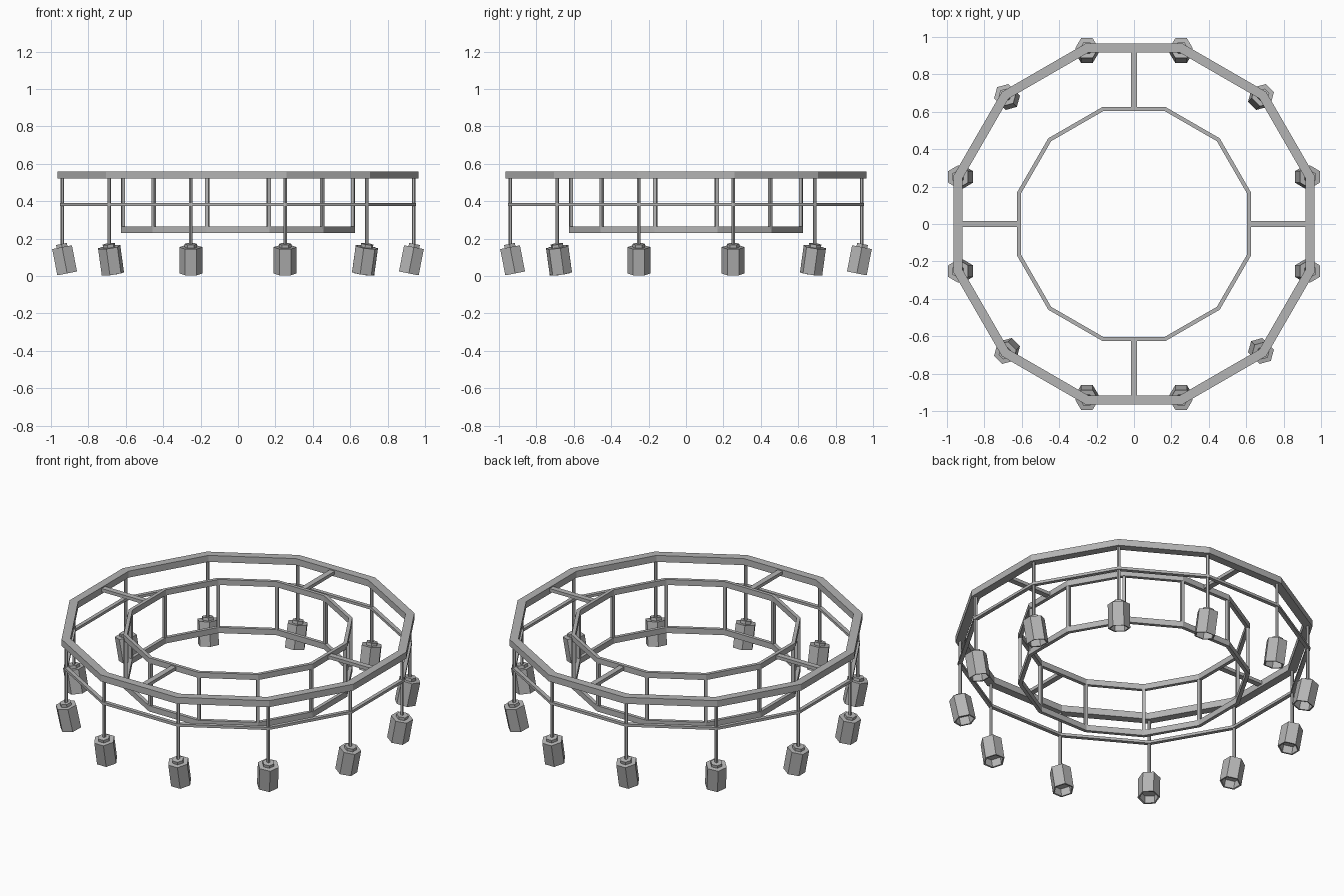
import bpy, bmesh
from math import radians, cos, sin, pi
from mathutils import Matrix, Vector

if "Cube" in bpy.data.objects:
    bpy.data.objects.remove(bpy.data.objects["Cube"], do_unlink=True)

grey = bpy.data.materials.new("grey metal")
grey.use_nodes = True
colour = (0.46, 0.46, 0.46, 1)
grey.diffuse_color = colour
grey.node_tree.nodes["Principled BSDF"].inputs["Base Color"].default_value = colour

SIDES = 12
ANGLES = [radians(15 + 30 * k) for k in range(SIDES)]


def finish(name, bm):
    bmesh.ops.recalc_face_normals(bm, faces=bm.faces)
    mesh = bpy.data.meshes.new(name)
    bm.to_mesh(mesh)
    bm.free()
    mesh.materials.append(grey)
    obj = bpy.data.objects.new(name, mesh)
    bpy.context.collection.objects.link(obj)
    return obj


def ring(name, inner, outer, low, high):
    """Twelve-sided band; inner and outer are distances to the flats."""
    bm = bmesh.new()
    section = [(inner, low), (outer, low), (outer, high), (inner, high)]
    loops = [[bm.verts.new((r / cos(pi / SIDES) * cos(a), r / cos(pi / SIDES) * sin(a), z))
              for r, z in section] for a in ANGLES]
    for k in range(SIDES):
        a, b = loops[k], loops[(k + 1) % SIDES]
        for j in range(4):
            i = (j + 1) % 4
            bm.faces.new((a[j], b[j], b[i], a[i]))
    return finish(name, bm)


def post(name, angle, flat, size, low, high, sides):
    """Upright bar at a ring corner."""
    r = flat / cos(pi / SIDES)
    bm = bmesh.new()
    bmesh.ops.create_cone(bm, cap_ends=True, segments=sides, radius1=size, radius2=size, depth=high - low)
    bmesh.ops.rotate(bm, verts=bm.verts, matrix=Matrix.Rotation(angle + pi / sides, 3, 'Z'))
    bmesh.ops.translate(bm, verts=bm.verts, vec=(r * cos(angle), r * sin(angle), (low + high) / 2))
    return finish(name, bm)


def lamp(name, angle):
    """Hollow hexagonal can with a small cap, its mouth tilted inwards."""
    bm = bmesh.new()
    bmesh.ops.create_cone(bm, cap_ends=True, segments=6, radius1=0.062, radius2=0.062, depth=0.143)
    mouth = min(bm.faces, key=lambda f: f.calc_center_median().z)
    bmesh.ops.inset_region(bm, faces=[mouth], thickness=0.009)
    bmesh.ops.translate(bm, verts=mouth.verts, vec=(0, 0, 0.001))
    hole = bmesh.ops.extrude_face_region(bm, geom=[mouth])
    bmesh.ops.translate(bm, verts=[v for v in hole["geom"] if isinstance(v, bmesh.types.BMVert)],
                        vec=(0, 0, 0.05))
    if mouth.is_valid:
        bm.faces.remove(mouth)
    # cap
    bmesh.ops.create_cone(bm, cap_ends=True, segments=6, radius1=0.034, radius2=0.034, depth=0.02,
                          matrix=Matrix.Translation((0, 0, 0.079)))
    # pairs on each side face straight in, the diagonal ones face the centre
    step = round(angle / radians(45)) * radians(45)
    facing = step if abs(sin(2 * step)) > 0.5 else round(angle / (pi / 2)) * pi / 2
    diagonal = abs(sin(2 * facing)) > 0.5
    hexagon = radians(45) if diagonal else facing
    axis = Vector((-sin(facing), cos(facing), 0))
    r = 0.94 / cos(pi / SIDES)
    place = Vector((r * cos(angle), r * sin(angle), 0.084))
    place -= 0.013 * -Vector((cos(facing), sin(facing), 0)) * -1
    turn = Matrix.Rotation(radians(11), 4, axis) @ Matrix.Rotation(hexagon, 4, 'Z')
    bm.transform(Matrix.Translation(place) @ turn)
    return finish(name, bm)


# Rings
ring("outer_ring", 0.916, 0.965, 0.52, 0.56)
ring("middle_ring", 0.93, 0.953, 0.374, 0.39)
ring("inner_top_ring", 0.605, 0.626, 0.526, 0.56)
ring("inner_bottom_ring", 0.605, 0.626, 0.23, 0.265)

# Spokes joining the inner and outer rings
for k in range(4):
    bm = bmesh.new()
    bmesh.ops.create_cube(bm, size=1)
    bmesh.ops.scale(bm, verts=bm.verts, vec=(0.31, 0.034, 0.02))
    bmesh.ops.translate(bm, verts=bm.verts, vec=(0.771, 0, 0.543))
    bmesh.ops.rotate(bm, verts=bm.verts, matrix=Matrix.Rotation(k * pi / 2, 3, 'Z'))
    finish(f"spoke_{k + 1}", bm)

# Posts, hanging rods and lamps
for k, a in enumerate(ANGLES):
    post(f"inner_post_{k + 1}", a, 0.615, 0.013, 0.25, 0.54, 4)
    post(f"hanging_rod_{k + 1}", a, 0.94, 0.01, 0.155, 0.53, 6)
    lamp(f"lamp_{k + 1}", a)
